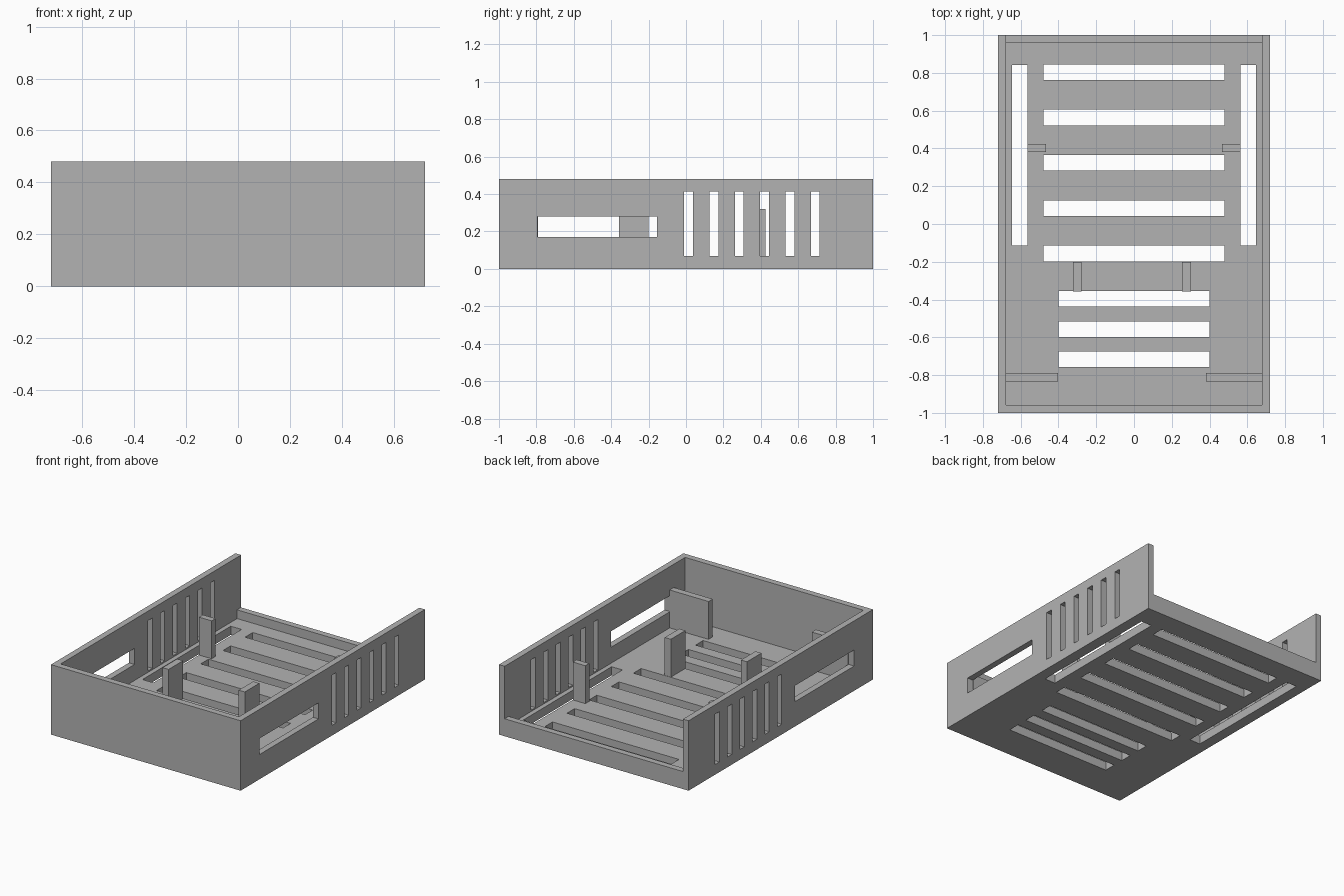
import bpy
import bmesh
from mathutils import Vector

cube = bpy.data.objects.get("Cube")
if cube:
    bpy.data.objects.remove(cube, do_unlink=True)

grey = bpy.data.materials.new("plain_grey")
grey.use_nodes = True
COLOUR = (0.45, 0.45, 0.45, 1)
grey.diffuse_color = COLOUR
grey.node_tree.nodes["Principled BSDF"].inputs["Base Color"].default_value = COLOUR

W, L, H = 0.72, 1.0, 0.48      # half width, half length, height
IN_W, IN_L = 0.677, 0.957      # inner faces of the walls
FLOOR, LIP, POST = 0.06, 0.12, 0.32


def boxes(name, ranges):
    """One object made of boxes, each given as (x0, x1, y0, y1, z0, z1)."""
    bm = bmesh.new()
    for x0, x1, y0, y1, z0, z1 in ranges:
        lo, hi = Vector((x0, y0, z0)), Vector((x1, y1, z1))
        made = bmesh.ops.create_cube(bm, size=1)["verts"]
        for v in made:
            v.co = (lo + hi) / 2 + v.co * (hi - lo)
    mesh = bpy.data.meshes.new(name)
    bm.to_mesh(mesh)
    bm.free()
    mesh.materials.append(grey)
    obj = bpy.data.objects.new(name, mesh)
    bpy.context.collection.objects.link(obj)
    return obj


def cut(target, name, ranges):
    """Cut boxes out of the target, then drop the cutter."""
    cutter = boxes(name, ranges)
    cutter.hide_render = True
    mod = target.modifiers.new(name, "BOOLEAN")
    mod.operation = "DIFFERENCE"
    mod.solver = "EXACT"
    mod.object = cutter
    bpy.context.view_layer.objects.active = target
    bpy.ops.object.modifier_apply(modifier=name)
    bpy.data.objects.remove(cutter, do_unlink=True)


# Tray body, hollowed, with the back wall lowered to a lip
tray = boxes("tray_body", [(-W, W, -L, L, 0, H)])
cut(tray, "cavity", [(-IN_W, IN_W, -IN_L, IN_L, FLOOR, 1)])
cut(tray, "back_opening", [(-IN_W, IN_W, 0.9, 1.1, LIP, 1)])

# Floor vents: five wide, three narrow, and a long one on each side
vents = [(-0.48, 0.48, y, y + 0.083, -0.1, 0.2)
         for y in (-0.198 + 0.24 * i for i in range(5))]
vents += [(-0.4, 0.4, y, y + 0.082, -0.1, 0.2)
          for y in (-0.757 + 0.16 * i for i in range(3))]
vents += [(x, x + 0.082, -0.115, 0.843, -0.1, 0.2) for x in (-0.645, 0.563)]
cut(tray, "floor_vents", vents)

# Side wall vents and port windows, through both walls
ports = [(-1, 1, y, y + 0.047, 0.07, 0.415)
         for y in (-0.01 + 0.1355 * i for i in range(6))]
ports.append((-1, 1, -0.795, -0.155, 0.17, 0.28))
cut(tray, "wall_openings", ports)

# Upright supports standing on the floor
for side, s in (("right", -1), ("left", 1)):
    x0, x1 = sorted((s * 0.467, s * 0.563))
    boxes(side + "_side_post", [(x0, x1, 0.382, 0.424, FLOOR, POST)])
boxes("right_inner_post", [(-0.323, -0.277, -0.357, -0.2, FLOOR, POST)])
boxes("left_inner_post", [(0.255, 0.302, -0.357, -0.2, FLOOR, POST)])
boxes("right_front_plate", [(-IN_W, -0.402, -0.835, -0.79, FLOOR, POST)])
boxes("left_front_plate", [(0.382, IN_W, -0.835, -0.79, FLOOR, POST)])
